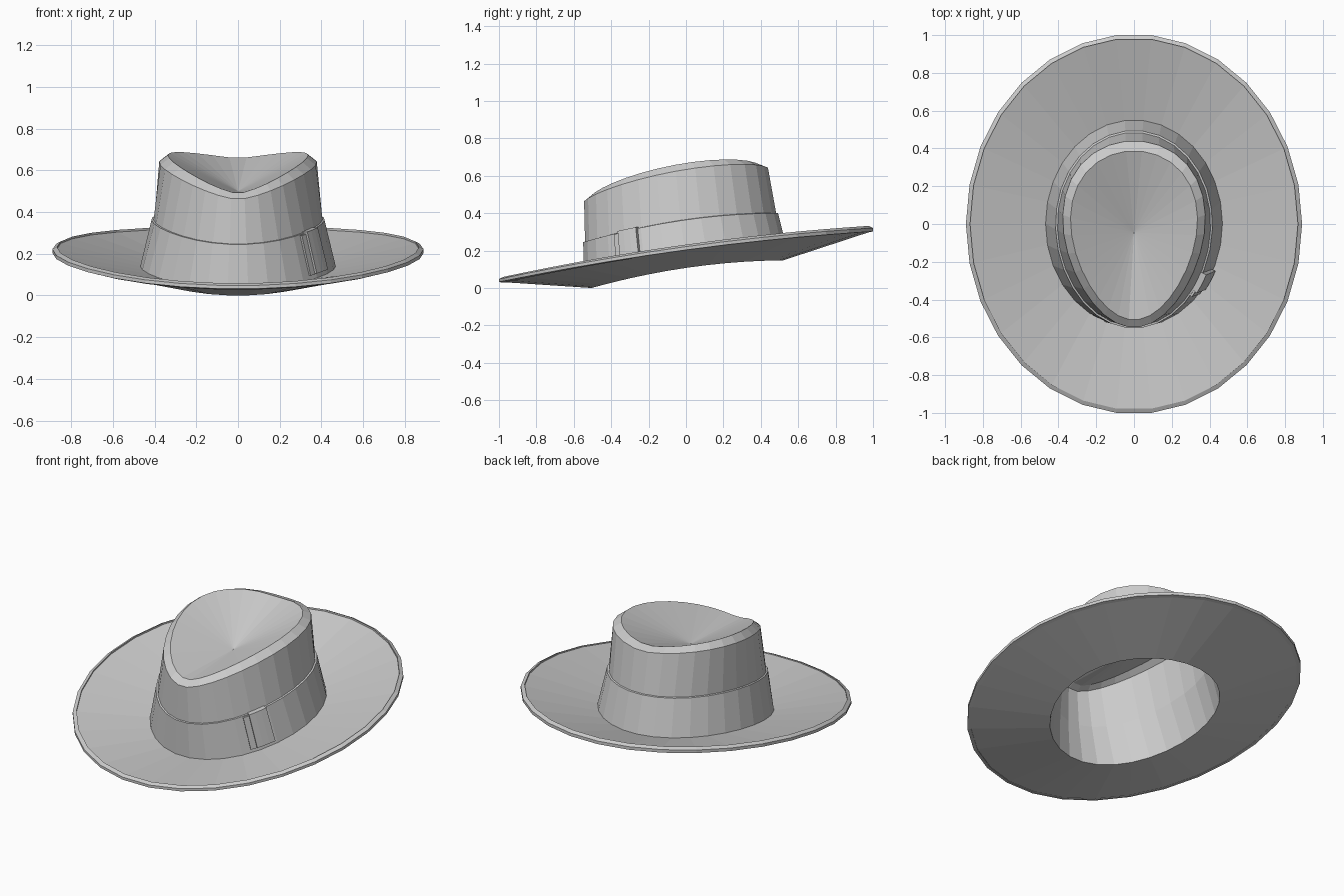
import bpy
from math import sin, cos, pi, radians

if "Cube" in bpy.data.objects:
    bpy.data.objects.remove(bpy.data.objects["Cube"])

N = 30                      # facets around the hat
STEP = 2 * pi / N
ANGLES = [(i + 0.5) * STEP for i in range(N)]


def point(t, ring, off=0.0):
    """Point on an egg-shaped ring; t = 0 is the front, 90 degrees is +x.
    ring = half width, front y, back y, front z, back z, side lift, lift power, egg factor"""
    rx, yf, yb, zf, zb, lift, power, egg = ring
    c = cos(t) / cos(STEP / 2)
    x = (rx + off) * sin(t) * (1 - egg * cos(t))
    y = (yf + yb) / 2 - ((yb - yf) / 2 + off) * c
    z = (zf + zb) / 2 - (zb - zf) / 2 * c + lift * abs(sin(t)) ** power
    return (x, y, z)


def loft(name, rings, wrap=False, apex=None):
    verts = [point(t, r) for r in rings for t in ANGLES]
    faces = []
    m = len(rings)
    for k in range(m if wrap else m - 1):
        a, b = k * N, (k + 1) % m * N
        for i in range(N):
            j = (i + 1) % N
            faces.append((a + i, a + j, b + j, b + i))
    if apex:
        verts.append(apex)
        a = (m - 1) * N
        faces += [(a + i, a + (i + 1) % N, m * N) for i in range(N)]
    return make(name, verts, faces)


def make(name, verts, faces):
    me = bpy.data.meshes.new(name)
    me.from_pydata(verts, [], faces)
    me.update()
    ob = bpy.data.objects.new(name, me)
    bpy.context.collection.objects.link(ob)
    return ob


def grow(ring, d):
    return (ring[0] + d, ring[1] - d, ring[2] + d) + ring[3:]


def raised(ring, dz):
    return ring[:3] + (ring[3] + dz, ring[4] + dz) + ring[5:]


# Key rings
base = (0.455, -0.53, 0.535, 0.03, 0.175, 0.035, 2, 0.0)
band_top = (0.405, -0.54, 0.482, 0.245, 0.40, 0.038, 2, 0.05)
shoulder = (0.372, -0.545, 0.438, 0.46, 0.64, 0.075, 1.3, 0.18)
crease = (0.33, -0.505, 0.385, 0.49, 0.657, 0.085, 1.3, 0.2)
opening = (0.45, -0.505, 0.52, 0.0, 0.148, 0.035, 2, 0.0)
edge_low = (0.88, -0.99, 0.99, 0.032, 0.302, 0.037, 2, 0.0)
edge_high = (0.88, -0.99, 0.99, 0.052, 0.325, 0.037, 2, 0.0)

# Dished, tilted brim
loft("brim", [opening, edge_low, edge_high, base], wrap=True)

# Binding around the brim edge
loft("brim_binding", [
    raised(grow(edge_low, -0.012), -0.004),
    raised(grow(edge_low, 0.007), 0.0),
    grow(edge_low, 0.01),
    raised(grow(edge_high, 0.01), -0.004),
    raised(grow(edge_high, -0.012), 0.007)], wrap=True)

# Crown with bevelled shoulder and sunken top
loft("crown", [base, band_top, shoulder, crease], apex=(0, -0.045, 0.50))

# Inner lining of the crown
loft("lining", [opening] + [grow(r, -0.012) for r in (band_top, shoulder)]
     + [raised(grow(crease, -0.01), -0.012)], apex=(0, -0.045, 0.488))

# Ribbon band
loft("hat_band", [base, grow(base, 0.014), grow(band_top, 0.01),
                  raised(band_top, 0.002)], wrap=True)


# Small folded ribbon pieces on the right side of the band
def band_patch(name, t0, t1, low, high, off, segs=3):
    verts, faces = [], []

    def on_band(t, v, o):
        a, b = point(t, base, o), point(t, band_top, o)
        return tuple(p + (q - p) * v for p, q in zip(a, b))

    for i in range(segs + 1):
        t = radians(t0 + (t1 - t0) * i / segs)
        verts += [on_band(t, low, 0), on_band(t, low, off),
                  on_band(t, high, off), on_band(t, high, 0)]
    for i in range(segs):
        for k in range(4):
            a, b = i * 4, i * 4 + 4
            j = (k + 1) % 4
            faces.append((a + k, b + k, b + j, a + j))
    e = segs * 4
    faces += [(0, 1, 2, 3), (e + 3, e + 2, e + 1, e)]
    make(name, verts, faces)


band_patch("ribbon_fold", 52, 64, 0.12, 1.03, 0.032)
band_patch("ribbon_end", 48, 52, 0.10, 0.98, 0.02, 1)
